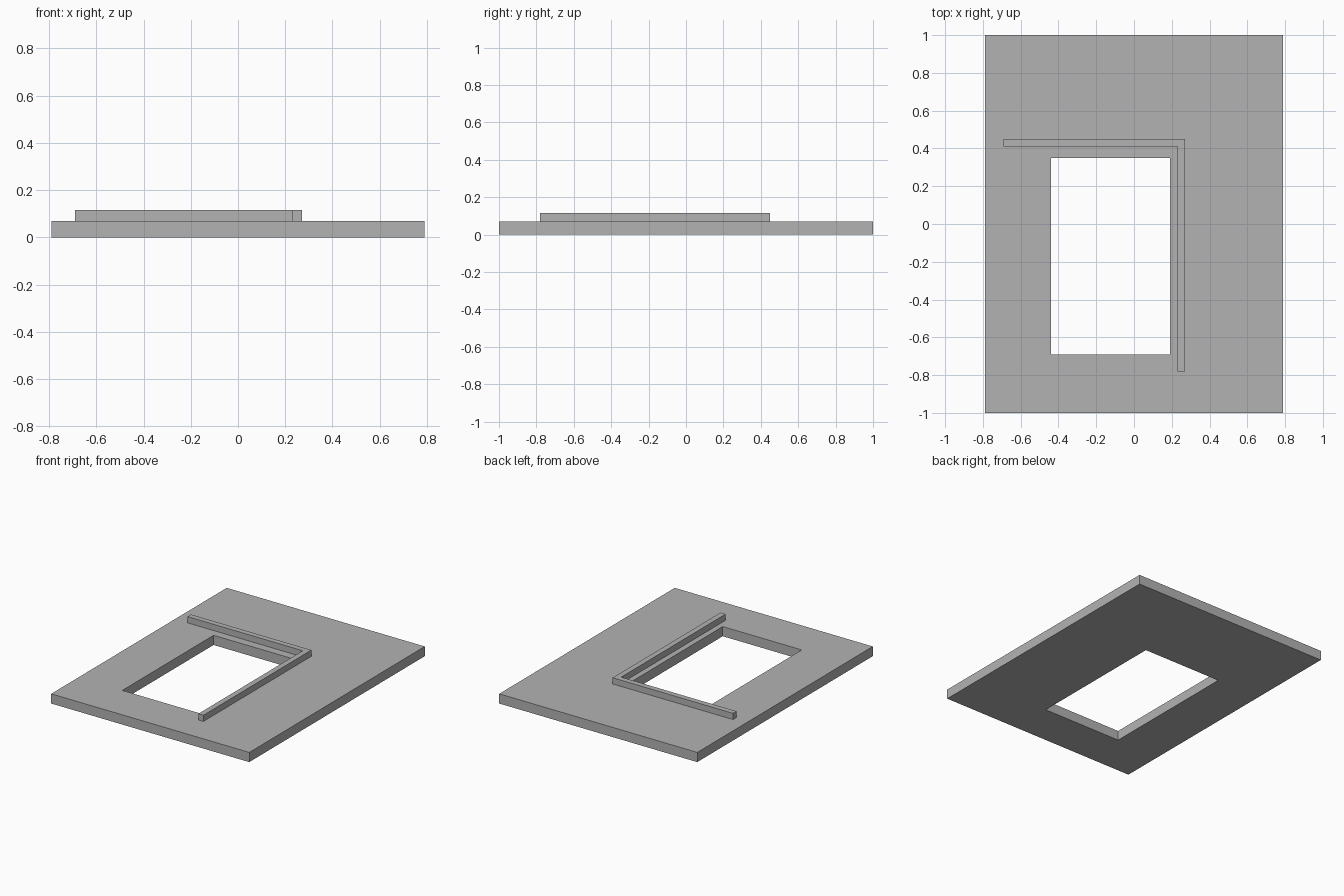
import bpy
import bmesh

cube = bpy.data.objects.get("Cube")
if cube:
    bpy.data.objects.remove(cube, do_unlink=True)

grey = bpy.data.materials.new("plain grey")
grey.use_nodes = True
colour = (0.45, 0.45, 0.45, 1)
grey.diffuse_color = colour
grey.node_tree.nodes["Principled BSDF"].inputs["Base Color"].default_value = colour

PLATE_TOP = 0.07
RIB_TOP = 0.115


def finish(bm, name):
    bmesh.ops.recalc_face_normals(bm, faces=bm.faces)
    mesh = bpy.data.meshes.new(name)
    bm.to_mesh(mesh)
    bm.free()
    mesh.materials.append(grey)
    obj = bpy.data.objects.new(name, mesh)
    bpy.context.collection.objects.link(obj)
    return obj


def rectangle(bm, x0, x1, y0, y1, z):
    return [bm.verts.new((x, y, z)) for x, y in ((x0, y0), (x1, y0), (x1, y1), (x0, y1))]


# Flat plate with a rectangular opening: four loops joined round the section
bm = bmesh.new()
outer = (-0.79, 0.79, -1, 1)
opening = (-0.44, 0.19, -0.69, 0.35)
loops = [rectangle(bm, *outer, 0), rectangle(bm, *outer, PLATE_TOP),
         rectangle(bm, *opening, PLATE_TOP), rectangle(bm, *opening, 0)]
for k, a in enumerate(loops):
    b = loops[(k + 1) % len(loops)]
    for i in range(4):
        j = (i + 1) % 4
        bm.faces.new((a[i], a[j], b[j], b[i]))
finish(bm, "base_plate")

# Raised L-shaped rib beside the opening
bm = bmesh.new()
profile = [(-0.69, 0.41), (0.23, 0.41), (0.23, -0.78),
           (0.27, -0.78), (0.27, 0.45), (-0.69, 0.45)]
base = bm.faces.new([bm.verts.new((x, y, PLATE_TOP)) for x, y in profile])
top = bmesh.ops.extrude_face_region(bm, geom=[base], use_keep_orig=True)["geom"]
bmesh.ops.translate(bm, vec=(0, 0, RIB_TOP - PLATE_TOP),
                    verts=[v for v in top if isinstance(v, bmesh.types.BMVert)])
finish(bm, "corner_rib")
